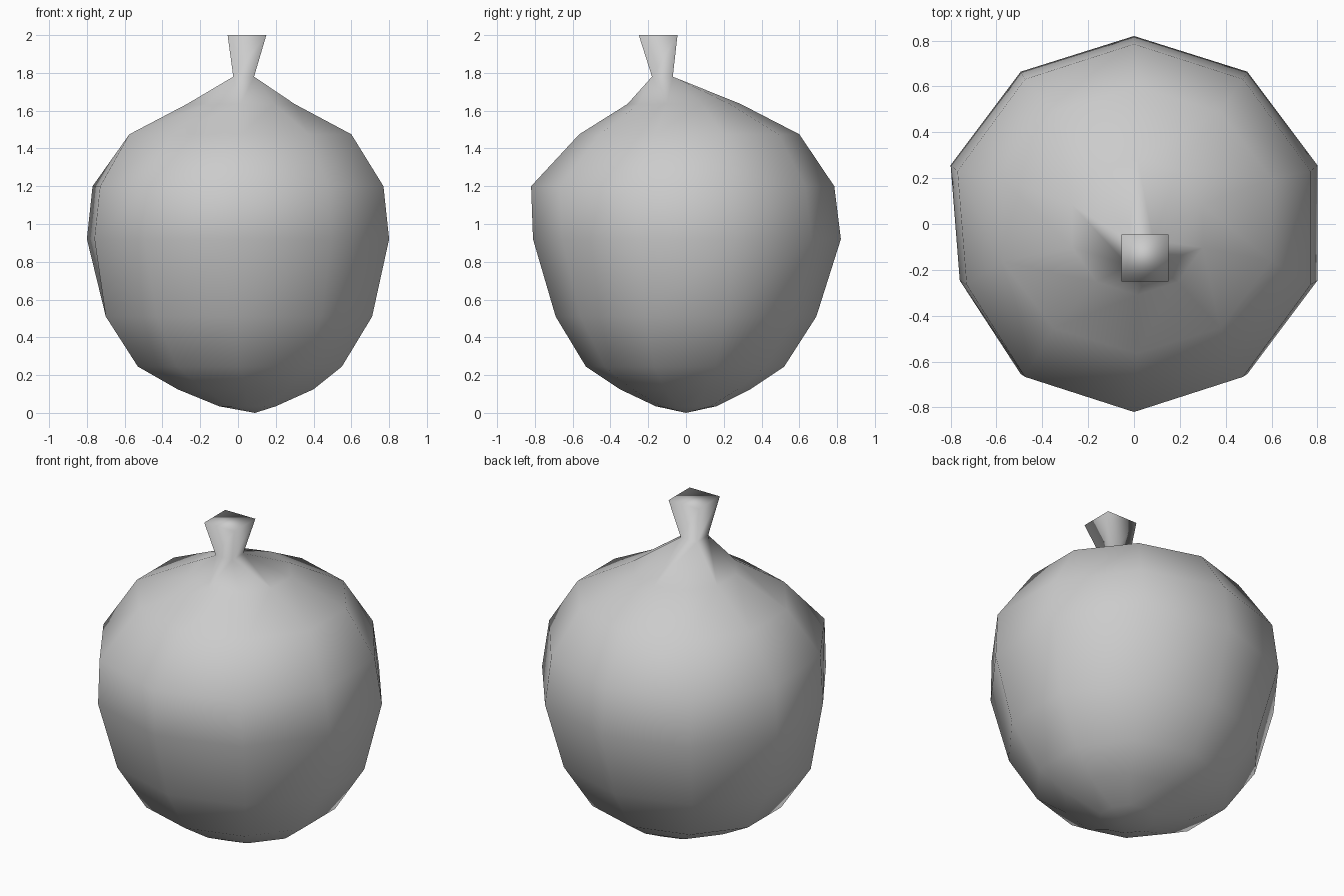
import bpy, bmesh
from math import sin, cos, radians

if "Cube" in bpy.data.objects:
    bpy.data.objects.remove(bpy.data.objects["Cube"])

# Body rings: z, left x, right x, front y, back y
RINGS = [
    (0.035, -0.10, 0.20, -0.16, 0.16),
    (0.125, -0.32, 0.40, -0.35, 0.34),
    (0.245, -0.53, 0.55, -0.53, 0.52),
    (0.51, -0.70, 0.71, -0.69, 0.69),
    (0.92, -0.80, 0.80, -0.81, 0.82),
    (1.20, -0.77, 0.77, -0.82, 0.785),
    (1.475, -0.575, 0.60, -0.565, 0.60),
    (1.635, -0.27, 0.30, -0.31, 0.29),
]
# Stem: z and square extents at the pinched neck and flared tip
STEM = [(1.78, -0.025, 0.085, -0.18, -0.07), (2.0, -0.055, 0.15, -0.25, -0.045)]
SIDES = 10
CORNER = [0, 0, 0, 1, 1, 2, 2, 2, 3, 3]   # nearest stem corner for each side

bm = bmesh.new()


def body_ring(z, x0, x1, y0, y1):
    verts = []
    for k in range(SIDES):
        a = radians(18 + 36 * k)
        c, s = cos(a) / cos(radians(18)), sin(a)
        x = (x0 + x1) / 2 + c * (x1 - x0) / 2
        y = (y0 + y1) / 2 + s * (y1 - y0) / 2
        verts.append(bm.verts.new((x, y, z)))
    return verts


def square(z, x0, x1, y0, y1):
    return [bm.verts.new(p) for p in
            ((x1, y1, z), (x0, y1, z), (x0, y0, z), (x1, y0, z))]


def bridge(low, high):
    n = len(low)
    for i in range(n):
        j = (i + 1) % n
        quad = [low[i], low[j], high[j], high[i]]
        bm.faces.new(list(dict.fromkeys(quad)))


# Rounded ten-sided body
rings = [body_ring(*r) for r in RINGS]
for low, high in zip(rings, rings[1:]):
    bridge(low, high)

# Slightly dented left side at the widest part
for ring in rings[4:6]:
    ring[5].co.x += 0.04

# Bottom point
tip = bm.verts.new((0.09, 0, 0))
for i in range(SIDES):
    bm.faces.new((rings[0][(i + 1) % SIDES], rings[0][i], tip))

# Pinched neck fanning into the body, flared square stem
neck, top = [square(*s) for s in STEM]
bridge(rings[-1], [neck[c] for c in CORNER])
bridge(neck, top)
bm.faces.new(top)

bmesh.ops.recalc_face_normals(bm, faces=bm.faces)
for f in bm.faces:
    f.smooth = True
mesh = bpy.data.meshes.new("body_with_stem")
bm.to_mesh(mesh)
bm.free()
bpy.context.collection.objects.link(bpy.data.objects.new("body_with_stem", mesh))
